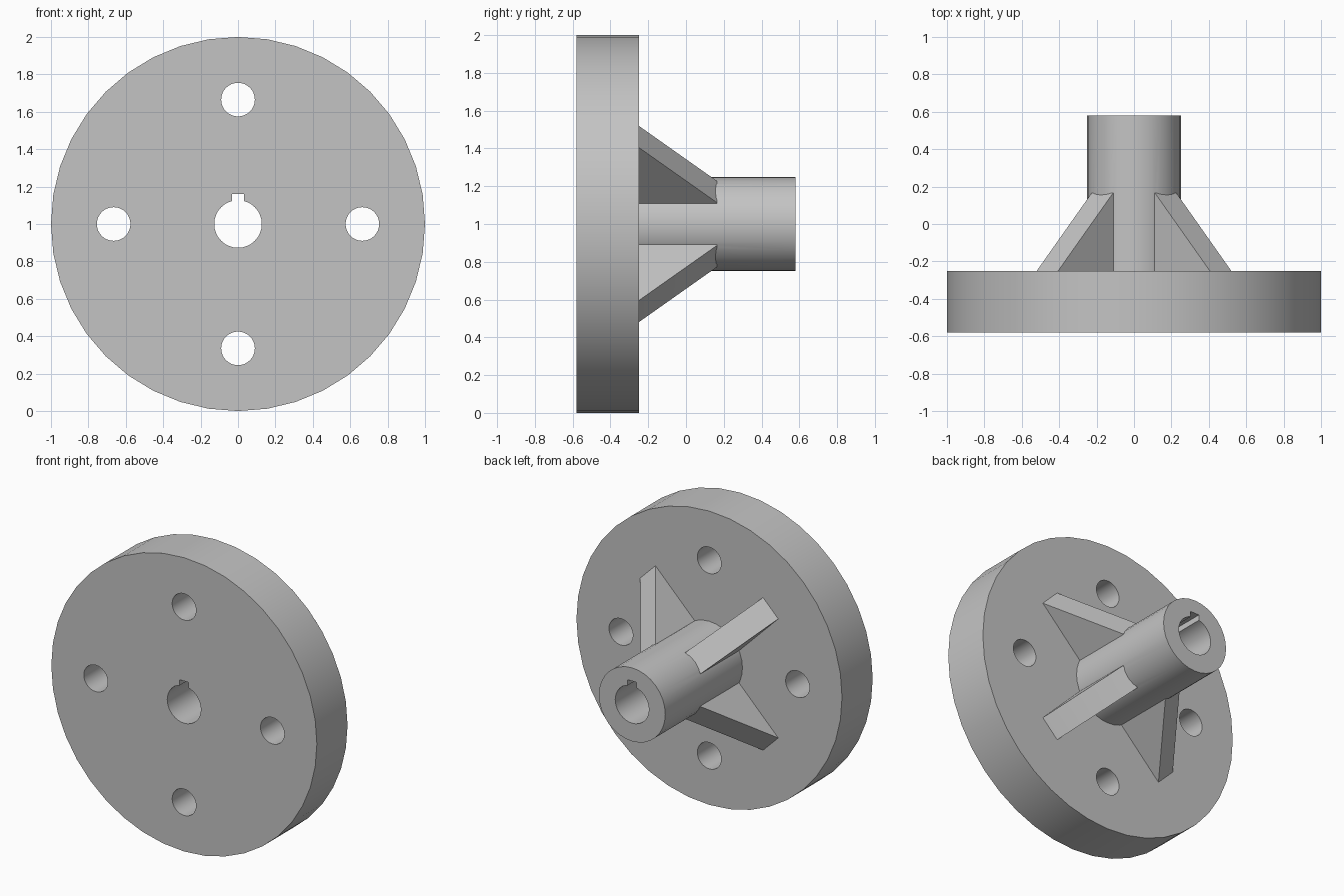
import bpy, bmesh, math
from mathutils import Matrix, Vector

cube = bpy.data.objects.get("Cube")
if cube:
    bpy.data.objects.remove(cube, do_unlink=True)

FRONT, FACE, BACK = -0.58, -0.25, 0.58   # flange front, flange back, hub end
AXIS_Z = 1.0

steel = bpy.data.materials.new("grey_steel")
steel.use_nodes = True
steel.diffuse_color = (0.55, 0.55, 0.55, 1)
steel.node_tree.nodes["Principled BSDF"].inputs["Base Color"].default_value = (0.55, 0.55, 0.55, 1)


def make_object(name, bm):
    bmesh.ops.recalc_face_normals(bm, faces=bm.faces)
    mesh = bpy.data.meshes.new(name)
    bm.to_mesh(mesh)
    bm.free()
    mesh.materials.append(steel)
    obj = bpy.data.objects.new(name, mesh)
    bpy.context.collection.objects.link(obj)
    return obj


def cylinder(name, radius, y0, y1, sides, x=0, z=AXIS_Z):
    bm = bmesh.new()
    place = Matrix.Translation((x, (y0 + y1) / 2, z)) @ Matrix.Rotation(math.pi / 2, 4, "X")
    bmesh.ops.create_cone(bm, cap_ends=True, segments=sides, radius1=radius,
                          radius2=radius, depth=y1 - y0, matrix=place)
    return make_object(name, bm)


def rib(name, angle):
    # Gusset profile as (radius, y), extruded across its thickness
    profile = [(0.18, -0.35), (0.654, -0.35), (0.654, FACE), (0.24, 0.165), (0.18, 0.165)]
    half = 0.081
    bm = bmesh.new()
    face = bm.faces.new([bm.verts.new((r, y, -half)) for r, y in profile])
    side = bmesh.ops.extrude_face_region(bm, geom=[face])["geom"]
    bmesh.ops.translate(bm, vec=Vector((0, 0, 2 * half)),
                        verts=[v for v in side if isinstance(v, bmesh.types.BMVert)])
    bm.transform(Matrix.Translation((0, 0, AXIS_Z)) @ Matrix.Rotation(angle, 4, "Y"))
    return make_object(name, bm)


def combine(target, other, operation):
    mod = target.modifiers.new(other.name, "BOOLEAN")
    mod.operation = operation
    mod.solver = "EXACT"
    mod.object = other
    bpy.context.view_layer.objects.active = target
    bpy.ops.object.modifier_apply(modifier=mod.name)
    bpy.data.objects.remove(other, do_unlink=True)


# Flange disc, hub and four diagonal ribs joined as one casting
flange = cylinder("flanged_hub", 1.0, FRONT, FACE, 40)
combine(flange, cylinder("hub", 0.25, -0.45, BACK, 32), "UNION")
for i in range(4):
    combine(flange, rib("rib", math.radians(45 + 90 * i)), "UNION")

# Central bore with keyway
combine(flange, cylinder("bore", 0.127, -0.7, 0.7, 32), "DIFFERENCE")
bm = bmesh.new()
bmesh.ops.create_cube(bm, size=1, matrix=Matrix.Translation((0, 0, AXIS_Z + 0.08))
                      @ Matrix.Diagonal((0.066, 1.4, 0.16, 1)))
combine(flange, make_object("keyway", bm), "DIFFERENCE")

# Four bolt holes
for i in range(4):
    a = i * math.pi / 2
    hole = cylinder("bolt_hole", 0.09, -0.7, 0.0, 32,
                    0.665 * math.cos(a), AXIS_Z + 0.665 * math.sin(a))
    combine(flange, hole, "DIFFERENCE")

# Smooth round walls, sharp machined edges
bpy.ops.object.select_all(action="DESELECT")
flange.select_set(True)
bpy.context.view_layer.objects.active = flange
bpy.ops.object.shade_smooth_by_angle(angle=math.radians(25))
